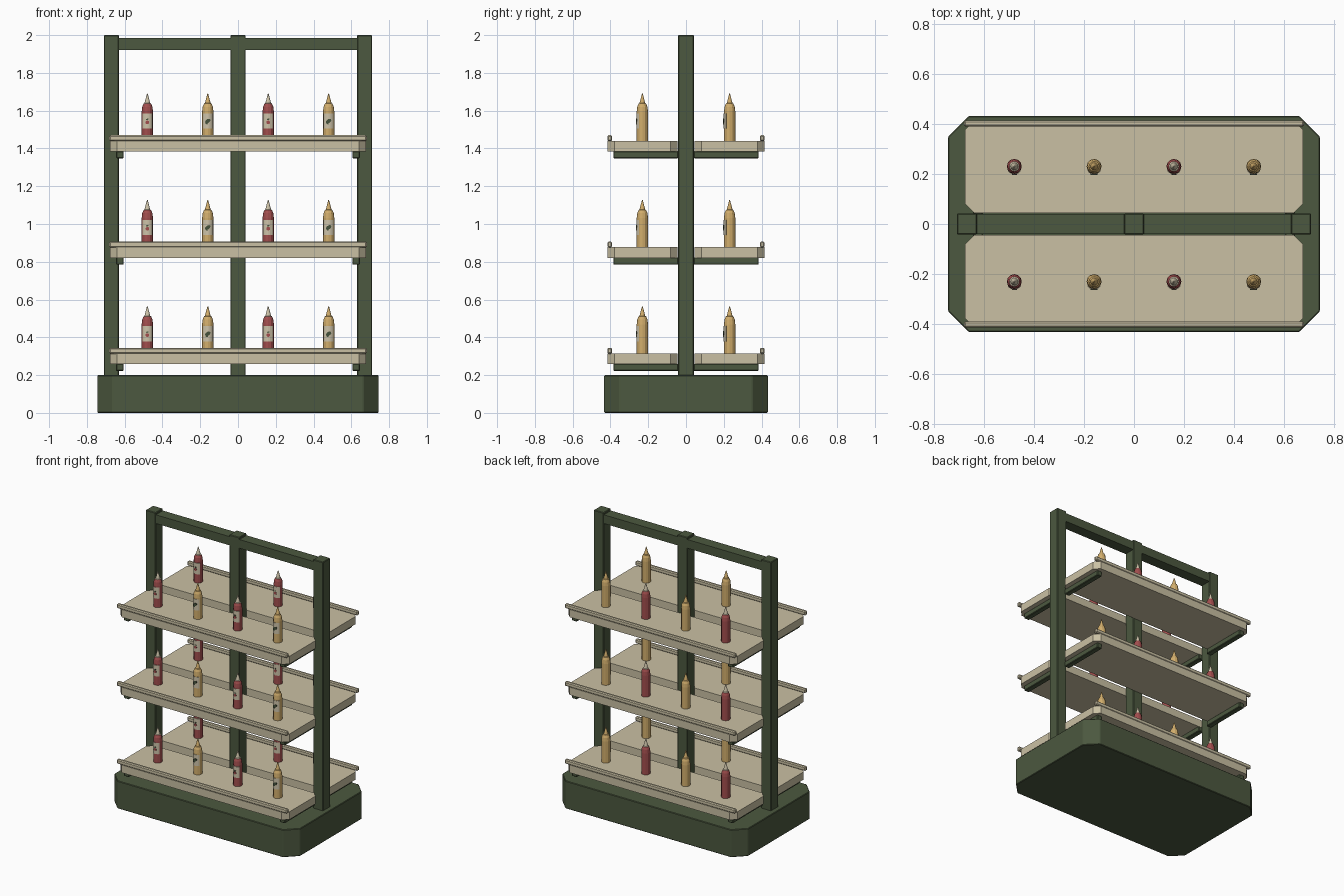
import bpy, bmesh, math

if "Cube" in bpy.data.objects:
    bpy.data.objects.remove(bpy.data.objects["Cube"])


def material(name, rgb):
    m = bpy.data.materials.new(name)
    m.diffuse_color = (*rgb, 1)
    m.use_nodes = True
    m.node_tree.nodes["Principled BSDF"].inputs["Base Color"].default_value = m.diffuse_color
    return m


GREEN = material("dark green paint", (0.072, 0.098, 0.05))
CREAM = material("cream shelf", (0.59, 0.53, 0.37))
RED = material("red bottle", (0.36, 0.075, 0.075))
YELLOW = material("mustard bottle", (0.64, 0.42, 0.15))
LABEL = material("pale label", (0.62, 0.55, 0.40))
LEAF = material("leaf motif", (0.06, 0.085, 0.045))


def finish(name, bm, mats):
    bmesh.ops.recalc_face_normals(bm, faces=bm.faces)
    me = bpy.data.meshes.new(name)
    bm.to_mesh(me)
    bm.free()
    for m in mats:
        me.materials.append(m)
    return place(name, me)


def place(name, me, loc=(0, 0, 0)):
    ob = bpy.data.objects.new(name, me)
    ob.location = loc
    bpy.context.collection.objects.link(ob)
    return ob


def slab(name, x0, x1, y0, y1, z0, z1, mat, chamfer=0.0, bevel=0.0):
    """Box with optional chamfered vertical corners and a small edge bevel."""
    c = chamfer
    if c:
        pts = [(x0 + c, y0), (x1 - c, y0), (x1, y0 + c), (x1, y1 - c),
               (x1 - c, y1), (x0 + c, y1), (x0, y1 - c), (x0, y0 + c)]
    else:
        pts = [(x0, y0), (x1, y0), (x1, y1), (x0, y1)]
    bm = bmesh.new()
    low = bm.faces.new([bm.verts.new((x, y, z0)) for x, y in pts])
    high = bmesh.ops.extrude_face_region(bm, geom=[low], use_keep_orig=True)
    for v in high["geom"]:
        if isinstance(v, bmesh.types.BMVert):
            v.co.z = z1
    if bevel:
        bmesh.ops.bevel(bm, geom=bm.edges[:], offset=bevel, segments=1, affect='EDGES')
    return finish(name, bm, [mat])


def bottle(name, body, tip, motif, is_leaf):
    """Twelve-sided bottle with a nozzle and a curved front label."""
    bm = bmesh.new()
    profile = [(0.030, 0.0), (0.030, 0.155), (0.027, 0.180), (0.020, 0.197),
               (0.015, 0.200), (0.013, 0.208), (0.002, 0.250)]
    n = 12
    rings = [[bm.verts.new((r * math.cos(2 * math.pi * i / n),
                            r * math.sin(2 * math.pi * i / n), z)) for i in range(n)]
             for r, z in profile]
    for k in range(len(rings) - 1):
        for i in range(n):
            j = (i + 1) % n
            f = bm.faces.new((rings[k][i], rings[k][j], rings[k + 1][j], rings[k + 1][i]))
            f.material_index = 1 if k >= 3 else 0
    bm.faces.new(rings[0])
    bm.faces.new(rings[-1]).material_index = 1

    def wrap(u, z, r):
        a = -math.pi / 2 + u / r
        return bm.verts.new((r * math.cos(a), r * math.sin(a), z))

    # Label: a shallow curved plate
    steps = 6
    cols = []
    for i in range(steps + 1):
        u = -0.031 + 0.062 * i / steps
        cols.append([wrap(u, 0.065, 0.0322), wrap(u, 0.145, 0.0322),
                     wrap(u * 0.9, 0.145, 0.029), wrap(u * 0.9, 0.065, 0.029)])
    for a, b in zip(cols, cols[1:]):
        for k in range(4):
            m = (k + 1) % 4
            bm.faces.new((a[k], b[k], b[m], a[m])).material_index = 2
    bm.faces.new(cols[0]).material_index = 2
    bm.faces.new(cols[-1]).material_index = 2

    # Motif: small round fruit or slanted leaf, with a little sprig
    def spot(cu, cz, w, h, tilt, idx):
        ring = []
        for i in range(10):
            t = 2 * math.pi * i / 10
            p, q = w * math.cos(t), h * math.sin(t)
            ring.append((cu + p * math.cos(tilt) - q * math.sin(tilt),
                         cz + p * math.sin(tilt) + q * math.cos(tilt)))
        front = [bm.verts.new((u, -0.0340, z)) for u, z in ring]
        back = [bm.verts.new((u, -0.0295, z)) for u, z in ring]
        bm.faces.new(front).material_index = idx
        for i in range(10):
            j = (i + 1) % 10
            bm.faces.new((front[i], front[j], back[j], back[i])).material_index = idx

    if is_leaf:
        spot(0.0, 0.105, 0.016, 0.010, 0.6, 3)
        spot(-0.006, 0.092, 0.007, 0.004, -0.4, 3)
    else:
        spot(0.0, 0.098, 0.010, 0.010, 0, 3)
        spot(0.0, 0.114, 0.007, 0.004, 0.3, 4)
    ob = finish(name, bm, [body, tip, LABEL, motif, LEAF])
    me = ob.data
    bpy.data.objects.remove(ob)
    return me


# Base plinth
slab("base", -0.745, 0.745, -0.433, 0.433, 0, 0.2, GREEN, chamfer=0.082, bevel=0.004)

# Upright posts and top beams
for x, tag in ((-0.67, "left"), (0, "centre"), (0.67, "right")):
    slab(tag + "_post", x - 0.04, x + 0.04, -0.042, 0.042, 0.195, 2.0, GREEN, bevel=0.004)
for s, tag in ((-1, "left"), (1, "right")):
    a, b = sorted((s * 0.035, s * 0.635))
    slab(tag + "_top_beam", a, b, -0.040, 0.040, 1.922, 1.985, GREEN)

# Bottle meshes shared by every shelf
red_mesh = bottle("red_bottle", RED, LABEL, RED, False)
yellow_mesh = bottle("yellow_bottle", YELLOW, YELLOW, LEAF, True)

# Three tiers, each with a front and a back shelf
for level in range(3):
    z = 0.258 + 0.563 * level
    top = z + 0.056
    for s, side in ((-1, "front"), (1, "back")):
        tag = f"{side}_{level + 1}"
        y0, y1 = sorted((s * 0.045, s * 0.415))
        slab("shelf_" + tag, -0.678, 0.678, y0, y1, z, top, CREAM, chamfer=0.037)
        y0, y1 = sorted((s * 0.391, s * 0.416))
        slab("shelf_rail_" + tag, -0.682, 0.682, y0, y1, top - 0.001, top + 0.030,
             CREAM, bevel=0.006)
        y0, y1 = sorted((s * 0.040, s * 0.385))
        for x in (-0.625, 0.625):
            slab("shelf_bracket_" + tag, x - 0.02, x + 0.02, y0, y1, z - 0.036, z + 0.002,
                 GREEN, bevel=0.004)
        for i in range(4):
            me = yellow_mesh if i % 2 else red_mesh
            place("bottle_" + tag, me, (-0.48 + 0.32 * i, s * 0.231, top))
